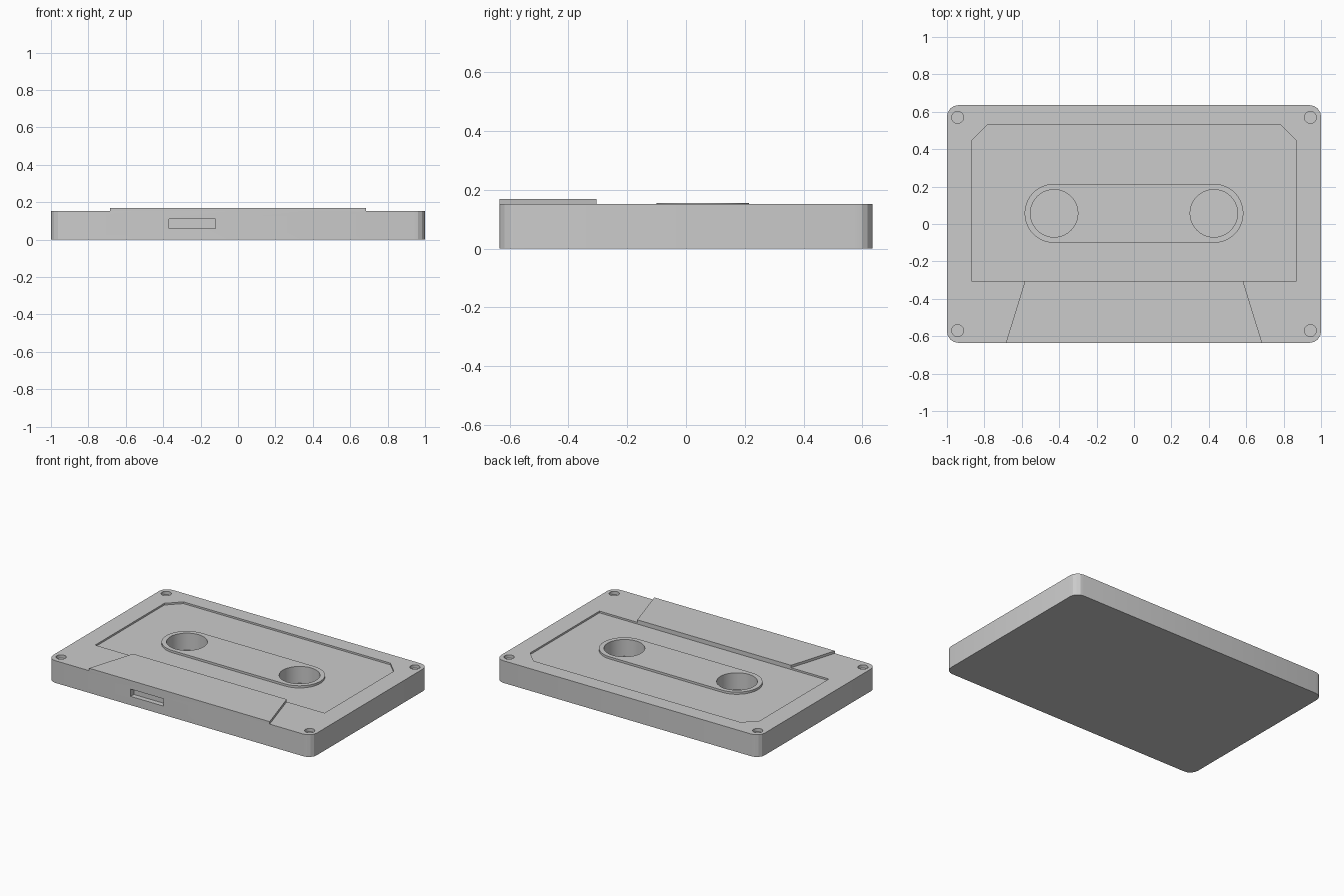
import bpy, bmesh
from math import sin, cos, pi

if "Cube" in bpy.data.objects:
    bpy.data.objects.remove(bpy.data.objects["Cube"])

TOP = 0.152
REEL_X, REEL_Y, REEL_R = 0.427, 0.057, 0.127


def arc(cx, cy, r, a0, a1, n):
    return [(cx + r * cos(a0 + (a1 - a0) * i / n), cy + r * sin(a0 + (a1 - a0) * i / n))
            for i in range(n + 1)]


def circle(cx, cy, r, n):
    return arc(cx, cy, r, 0, 2 * pi, n)[:-1]


def prism(name, outline, z0, z1):
    """Extrude a counter-clockwise outline from z0 to z1."""
    bm = bmesh.new()
    face = bm.faces.new([bm.verts.new((x, y, z0)) for x, y in outline])
    ext = bmesh.ops.extrude_face_region(bm, geom=[face])
    for v in ext["geom"]:
        if isinstance(v, bmesh.types.BMVert):
            v.co.z = z1
    bmesh.ops.recalc_face_normals(bm, faces=bm.faces)
    mesh = bpy.data.meshes.new(name)
    bm.to_mesh(mesh)
    bm.free()
    obj = bpy.data.objects.new(name, mesh)
    bpy.context.collection.objects.link(obj)
    return obj


def cut(obj, cutters):
    """Subtract each cutter and bake the result."""
    for c in cutters:
        c.hide_render = True
        m = obj.modifiers.new("cut", 'BOOLEAN')
        m.operation, m.solver, m.object = 'DIFFERENCE', 'EXACT', c
    bpy.context.view_layer.update()
    dg = bpy.context.evaluated_depsgraph_get()
    baked = bpy.data.meshes.new_from_object(obj.evaluated_get(dg))
    obj.modifiers.clear()
    obj.data = baked


def box_outline(x0, x1, y0, y1):
    return [(x0, y0), (x1, y0), (x1, y1), (x0, y1)]


# Shell with rounded corners
r = 0.06
outline = []
for i, (sx, sy) in enumerate([(1, 1), (-1, 1), (-1, -1), (1, -1)]):
    outline += arc(sx * (1 - r), sy * (0.635 - r), r, i * pi / 2, (i + 1) * pi / 2, 4)
shell = prism("shell", outline, 0, TOP)

# Sunken label area with clipped back corners
label = prism("label_cutter", [(-0.87, -0.305), (0.87, -0.305), (0.87, 0.445),
                               (0.785, 0.53), (-0.785, 0.53), (-0.87, 0.445)], 0.14, 0.3)

# Reel holes, corner screw holes and front slot
reels = [prism("reel_cutter", circle(s * REEL_X, REEL_Y, REEL_R, 40), 0.04, 0.32)
         for s in (-1, 1)]
screws = [prism("screw_cutter", circle(sx * 0.943, sy * 0.57, 0.032, 20), 0.13, 0.3)
          for sx in (-1, 1) for sy in (-1, 1)]
slot = prism("slot_cutter", box_outline(-0.37, -0.12, -0.8, -0.6), 0.06, 0.11)
cut(shell, [label, slot] + reels + screws)

# Raised pill-shaped window plate around the reels
pill_r = 0.158
pill = (arc(REEL_X, REEL_Y, pill_r, -pi / 2, pi / 2, 20)
        + arc(-REEL_X, REEL_Y, pill_r, pi / 2, 3 * pi / 2, 20))
window = prism("window_plate", pill, 0.14, 0.155)
cut(window, reels)

# Raised tape-head ridge along the front
prism("front_ridge", [(-0.685, -0.635), (0.685, -0.635), (0.583, -0.305), (-0.583, -0.305)],
      TOP, 0.169)

# Remove the cutters and smooth the round walls
for c in [label, slot] + reels + screws:
    bpy.data.objects.remove(c)
for obj in (shell, window):
    bpy.ops.object.select_all(action='DESELECT')
    obj.select_set(True)
    bpy.context.view_layer.objects.active = obj
    bpy.ops.object.shade_smooth_by_angle(angle=pi / 9)
